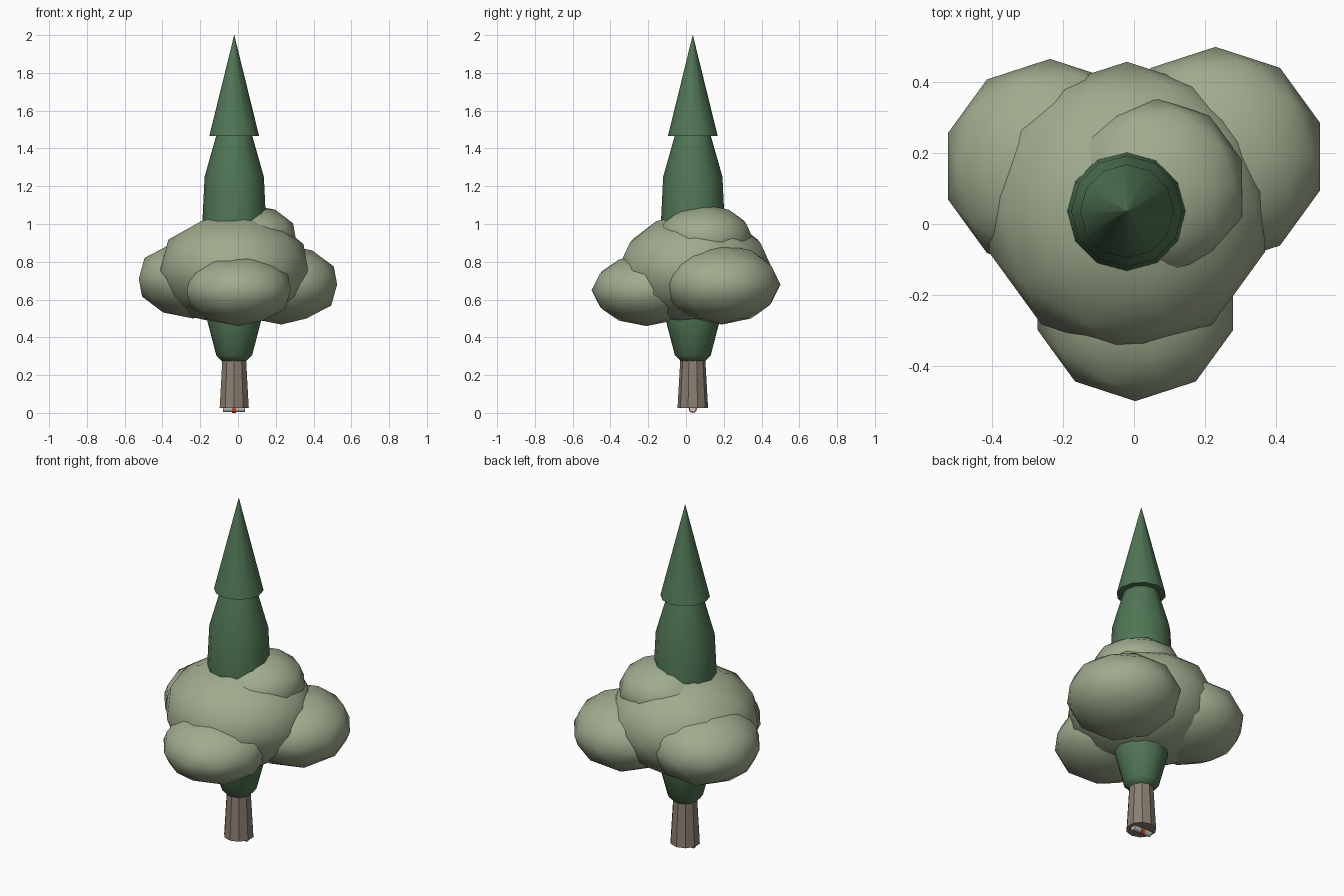
import bpy, math

if "Cube" in bpy.data.objects:
    bpy.data.objects.remove(bpy.data.objects["Cube"])

CX, CY = -0.02, 0.036  # trunk axis


def material(name, r, g, b):
    m = bpy.data.materials.new(name)
    m.diffuse_color = (r, g, b, 1)
    m.use_nodes = True
    m.node_tree.nodes["Principled BSDF"].inputs["Base Color"].default_value = m.diffuse_color
    return m


GREEN = material("dark_green", 0.08, 0.18, 0.09)
SAGE = material("sage", 0.35, 0.41, 0.27)
BARK = material("bark", 0.26, 0.21, 0.165)
RED = material("red", 0.6, 0.08, 0.03)
PALE = material("pale", 0.6, 0.58, 0.54)


def lathe(name, profile, sides, mat, smooth):
    """Closed solid of revolution around the trunk axis; profile is (radius, z)."""
    verts, faces = [], []
    for r, z in profile:
        for i in range(sides):
            a = math.pi / 2 + math.tau * i / sides
            verts.append((CX + r * math.cos(a), CY + r * math.sin(a), z))
    for k in range(len(profile) - 1):
        for i in range(sides):
            j = (i + 1) % sides
            faces.append((k * sides + i, k * sides + j,
                          (k + 1) * sides + j, (k + 1) * sides + i))
    faces.append(tuple(reversed(range(sides))))
    faces.append(tuple(range(len(verts) - sides, len(verts))))
    mesh = bpy.data.meshes.new(name)
    mesh.from_pydata(verts, [], faces)
    mesh.materials.append(mat)
    ob = bpy.data.objects.new(name, mesh)
    bpy.context.collection.objects.link(ob)
    if smooth:
        bpy.ops.object.select_all(action='DESELECT')
        bpy.context.view_layer.objects.active = ob
        ob.select_set(True)
        bpy.ops.object.shade_smooth_by_angle(angle=math.radians(50))
    return ob


def blob(name, loc, r, rz):
    """Squashed low-poly foliage ball."""
    bpy.ops.mesh.primitive_ico_sphere_add(subdivisions=2, radius=1, location=loc)
    ob = bpy.context.object
    ob.name = name
    ob.scale = (r, r, rz)
    ob.data.materials.append(SAGE)
    bpy.ops.object.shade_smooth()


def rod(name, x0, x1, r, mat):
    """Short cylinder along x under the trunk."""
    bpy.ops.mesh.primitive_cylinder_add(
        vertices=12, radius=r, depth=x1 - x0,
        location=((x0 + x1) / 2, CY, 0.022), rotation=(0, math.pi / 2, 0))
    ob = bpy.context.object
    ob.name = name
    ob.data.materials.append(mat)


# trunk, tall green core and pointed tip
lathe("trunk", [(0.081, 0.025), (0.064, 0.32)], 10, BARK, False)
lathe("green_core", [(0.06, 0.27), (0.095, 0.305), (0.143, 0.49), (0.167, 0.75),
                     (0.169, 1.0), (0.157, 1.25), (0.096, 1.465), (0.085, 1.5)],
      12, GREEN, True)
lathe("tip_cone", [(0.132, 1.465), (0.0005, 2.0)], 12, GREEN, True)

# foliage clusters
blob("foliage_main", (-0.02, 0.048, 0.76), 0.41, 0.30)
blob("foliage_right", (0.23, 0.19, 0.68), 0.31, 0.212)
blob("foliage_left", (-0.237, 0.163, 0.71), 0.303, 0.21)
blob("foliage_front", (0.004, -0.21, 0.65), 0.29, 0.19)
blob("foliage_top", (0.063, 0.10, 0.925), 0.255, 0.177)

# small banded rod beneath the trunk
rod("rod", -0.08, 0.037, 0.018, PALE)
rod("rod_band", -0.032, -0.01, 0.022, RED)
